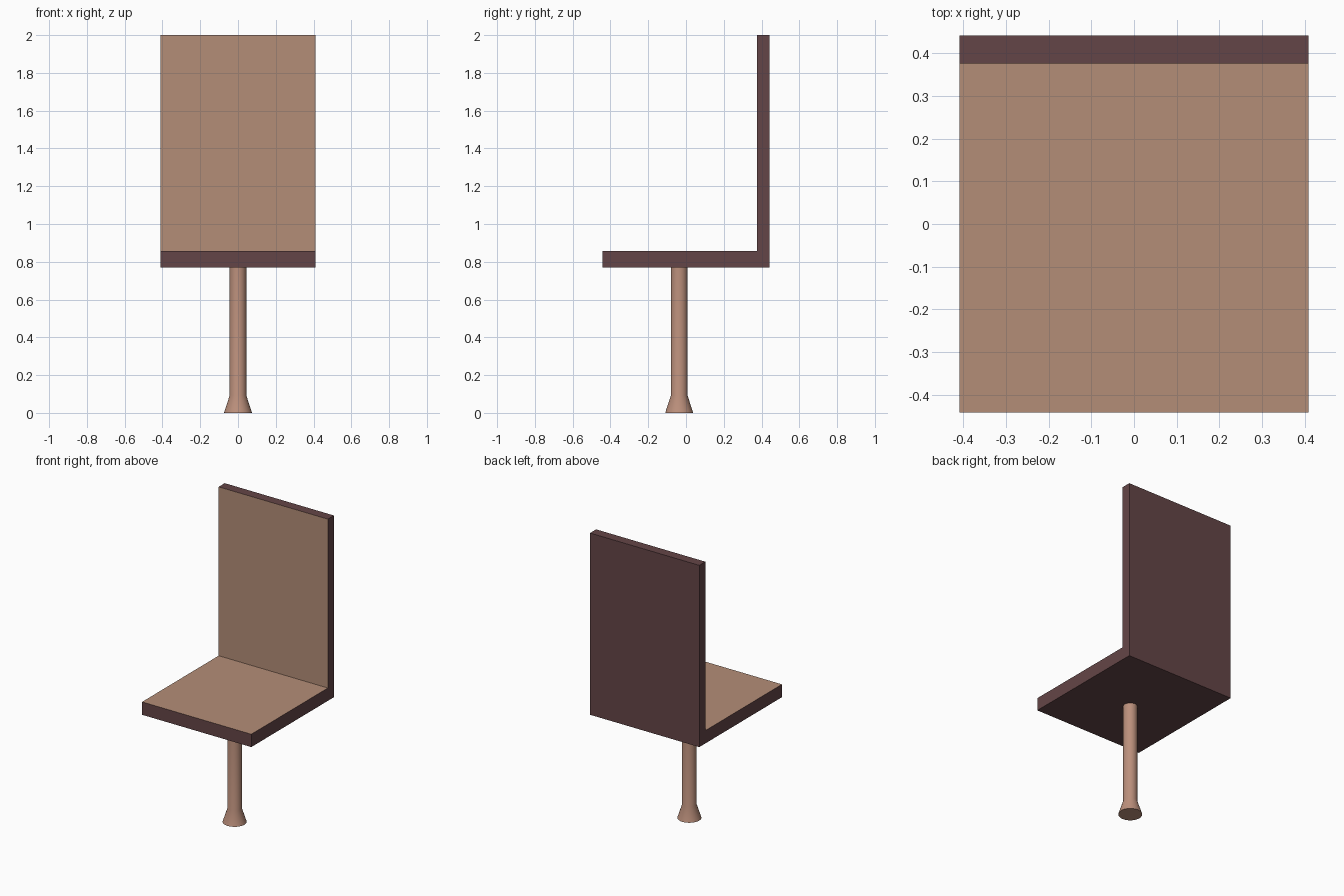
import bpy, bmesh, math

if "Cube" in bpy.data.objects:
    bpy.data.objects.remove(bpy.data.objects["Cube"])


def srgb(c):
    return c / 12.92 if c <= 0.04045 else ((c + 0.055) / 1.055) ** 2.4


def material(name, r, g, b):
    m = bpy.data.materials.new(name)
    m.diffuse_color = (srgb(r / 255), srgb(g / 255), srgb(b / 255), 1)
    m.use_nodes = True
    m.node_tree.nodes["Principled BSDF"].inputs["Base Color"].default_value = m.diffuse_color
    return m


def make_object(name, bm, mats):
    bmesh.ops.recalc_face_normals(bm, faces=bm.faces)
    me = bpy.data.meshes.new(name)
    bm.to_mesh(me)
    bm.free()
    for m in mats:
        me.materials.append(m)
    ob = bpy.data.objects.new(name, me)
    bpy.context.collection.objects.link(ob)
    return ob


dark = material("dark_brown_shell", 100, 69, 71)
tan = material("tan_cushion", 180, 141, 119)
leg_tan = material("rosy_tan_leg", 188, 144, 124)

# Seat and backrest: one L-shaped side profile (y, z) extruded across x
W = 0.409
SEAT_TOP, BACK_FRONT = 0.857, 0.377
profile = [(-0.442, 0.77), (0.442, 0.77), (0.442, 2.0),
           (BACK_FRONT, 2.0), (BACK_FRONT, SEAT_TOP), (-0.442, SEAT_TOP)]
bm = bmesh.new()
side = bm.faces.new([bm.verts.new((-W, y, z)) for y, z in profile])
ext = bmesh.ops.extrude_face_region(bm, geom=[side], use_keep_orig=True)
bmesh.ops.translate(bm, vec=(2 * W, 0, 0),
                    verts=[v for v in ext["geom"] if isinstance(v, bmesh.types.BMVert)])
# Tan on the seat's top and the backrest's front face, dark elsewhere
for f in bm.faces:
    c = f.calc_center_median()
    on_seat = all(abs(v.co.z - SEAT_TOP) < 1e-4 for v in f.verts)
    on_back = all(abs(v.co.y - BACK_FRONT) < 1e-4 for v in f.verts)
    f.material_index = 1 if on_seat or on_back else 0
make_object("seat_and_backrest", bm, [dark, tan])

# Pedestal leg: stacked rings with a flared foot
SIDES, LEG_Y = 32, -0.036
bm = bmesh.new()
rings = []
for r, z in [(0.074, 0), (0.044, 0.093), (0.044, 0.77)]:
    rings.append([bm.verts.new((r * math.cos(2 * math.pi * i / SIDES),
                                LEG_Y + r * math.sin(2 * math.pi * i / SIDES), z))
                  for i in range(SIDES)])
for a, b in zip(rings, rings[1:]):
    for i in range(SIDES):
        j = (i + 1) % SIDES
        bm.faces.new((a[i], a[j], b[j], b[i]))
bm.faces.new(rings[0])
bm.faces.new(rings[-1])
leg = make_object("pedestal_leg", bm, [leg_tan])
leg.select_set(True)
bpy.context.view_layer.objects.active = leg
bpy.ops.object.shade_smooth_by_angle(angle=math.radians(30))
